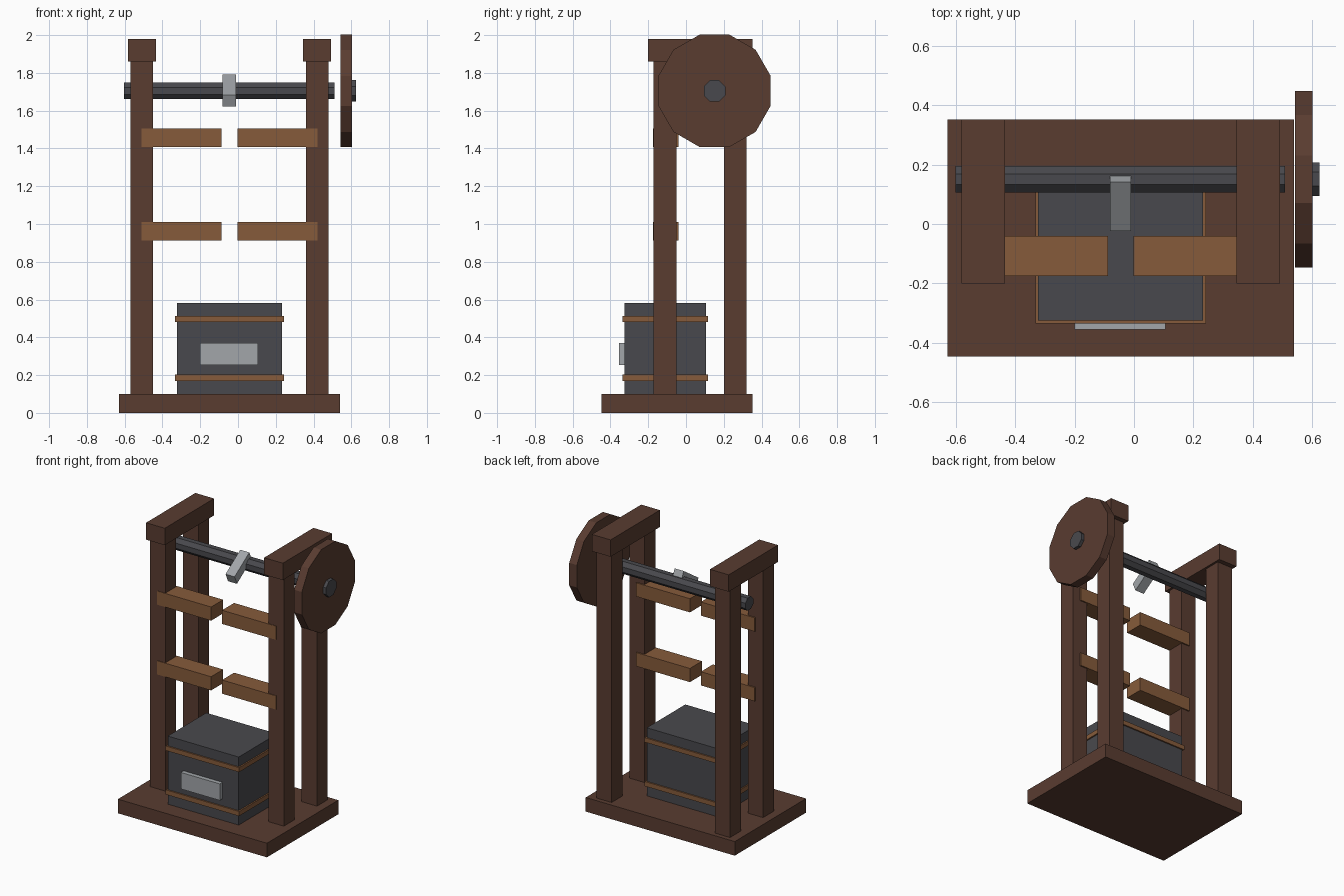
import bpy, bmesh, math
from mathutils import Matrix

cube = bpy.data.objects.get("Cube")
if cube:
    bpy.data.objects.remove(cube, do_unlink=True)


def material(name, rgb):
    m = bpy.data.materials.new(name)
    m.use_nodes = True
    m.diffuse_color = (*rgb, 1)
    m.node_tree.nodes["Principled BSDF"].inputs["Base Color"].default_value = (*rgb, 1)
    return m


DARK = material("dark wood", (0.1, 0.045, 0.03))
TAN = material("light wood", (0.24, 0.105, 0.043))
IRON = material("dark iron", (0.066, 0.066, 0.074))
STEEL = material("pale steel", (0.36, 0.38, 0.4))


def finish(name, bm, mat):
    bmesh.ops.recalc_face_normals(bm, faces=bm.faces)
    mesh = bpy.data.meshes.new(name)
    bm.to_mesh(mesh)
    bm.free()
    mesh.materials.append(mat)
    obj = bpy.data.objects.new(name, mesh)
    bpy.context.collection.objects.link(obj)
    return obj


def box(name, x, y, z, mat):
    """Box from (low, high) extents on each axis."""
    bm = bmesh.new()
    bmesh.ops.create_cube(bm, size=1)
    spans = (x, y, z)
    for v in bm.verts:
        v.co = [(s[0] + s[1]) / 2 + c * (s[1] - s[0]) for s, c in zip(spans, v.co)]
    return finish(name, bm, mat)


def prism(name, x, profile, mat):
    """Extrude a (y, z) profile along x."""
    bm = bmesh.new()
    face = bm.faces.new([bm.verts.new((x[0], y, z)) for y, z in profile])
    ext = bmesh.ops.extrude_face_region(bm, geom=[face])["geom"]
    verts = [g for g in ext if isinstance(g, bmesh.types.BMVert)]
    bmesh.ops.translate(bm, verts=verts, vec=(x[1] - x[0], 0, 0))
    return finish(name, bm, mat)


AXLE_Y, AXLE_Z = 0.151, 1.705


def disc(name, x, apothem, sides, mat):
    """Flat-topped polygon prism around the axle line."""
    r = apothem / math.cos(math.pi / sides)
    angles = [2 * math.pi * (i + 0.5) / sides for i in range(sides)]
    return prism(name, x, [(AXLE_Y + r * math.cos(a), AXLE_Z + r * math.sin(a))
                           for a in angles], mat)


# Frame: base, four posts, two top beams, paired guide slats
MID = -0.045
box("base", (-0.63, 0.54), (-0.447, 0.353), (0, 0.1), DARK)
for side, label in ((-1, "right"), (1, "left")):
    def across(a, b):
        return sorted((MID + side * a, MID + side * b))
    for row, y in (("front", (-0.172, -0.05)), ("back", (0.2, 0.32))):
        box(f"{label}_{row}_post", across(0.405, 0.525), y, (0.1, 1.86), DARK)
    box(f"{label}_top_beam", across(0.39, 0.537), (-0.2, 0.353), (1.86, 1.98), DARK)
    for level, z in (("lower", (0.913, 1.01)), ("upper", (1.408, 1.505))):
        box(f"{label}_{level}_slat", across(0.043, 0.466), (-0.176, -0.041), z, TAN)

# Chest with bands and a front plate
box("chest", (-0.324, 0.233), (-0.325, 0.107), (0.1, 0.583), IRON)
for level, z in (("lower", (0.17, 0.203)), ("upper", (0.482, 0.514))):
    box(f"{level}_band", (-0.333, 0.243), (-0.335, 0.117), z, TAN)
box("chest_plate", (-0.2, 0.106), (-0.356, -0.325), (0.253, 0.37), STEEL)

# Axle, tilted lever, wheel and hub
disc("axle", (-0.603, 0.51), 0.0445, 8, IRON)
prism("lever", (-0.081, -0.01),
      [(-0.024, 1.682), (0.141, 1.792), (0.168, 1.735), (0.003, 1.622)], STEEL)
disc("wheel", (0.543, 0.603), 0.297, 12, DARK)
disc("wheel_hub", (0.55, 0.626), 0.057, 8, IRON)
